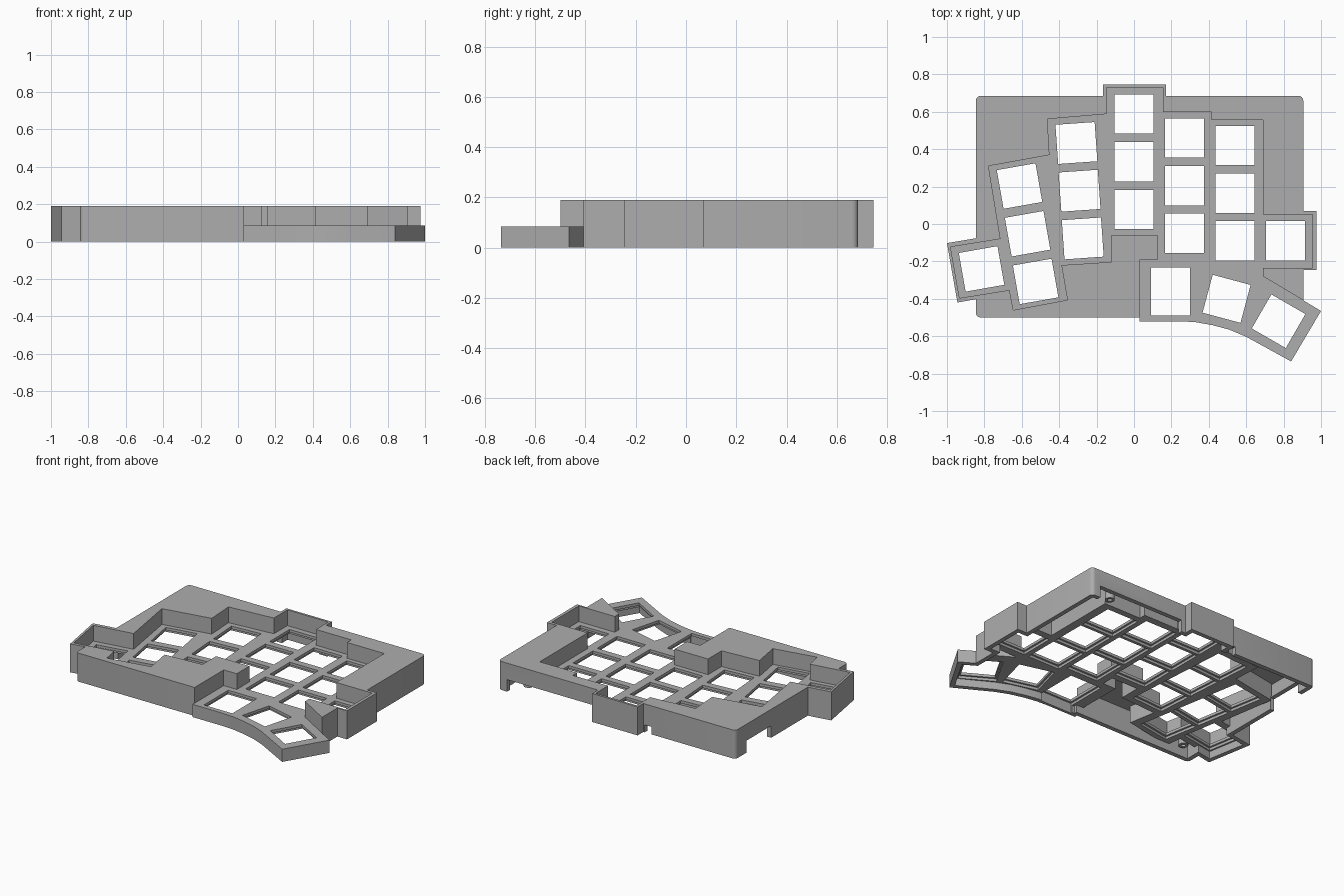
import bpy, bmesh, math
from mathutils import Matrix, Vector

cube = bpy.data.objects.get("Cube")
if cube:
    bpy.data.objects.remove(cube)

TOP, PLATE = 0.19, 0.085      # rim height, key plate height

grey = bpy.data.materials.new("case grey")
grey.use_nodes = True
grey.diffuse_color = (0.42, 0.42, 0.42, 1)
grey.node_tree.nodes["Principled BSDF"].inputs["Base Color"].default_value = grey.diffuse_color


def finish(name, bm):
    bmesh.ops.recalc_face_normals(bm, faces=bm.faces)
    mesh = bpy.data.meshes.new(name)
    bm.to_mesh(mesh)
    bm.free()
    mesh.materials.append(grey)
    obj = bpy.data.objects.new(name, mesh)
    bpy.context.collection.objects.link(obj)
    return obj


def prism(name, pts, z0, z1, rounded=()):
    """Extrude an outline; corners listed in rounded get a small radius."""
    bm = bmesh.new()
    face = bm.faces.new([bm.verts.new((x, y, z0)) for x, y in pts])
    corners = [v for v, p in zip(list(face.verts), pts) if p in rounded]
    if corners:
        bmesh.ops.bevel(bm, geom=corners, offset=0.025, segments=4,
                        profile=0.5, affect='VERTICES')
    res = bmesh.ops.extrude_face_region(bm, geom=list(bm.faces))
    top = [g for g in res["geom"] if isinstance(g, bmesh.types.BMVert)]
    bmesh.ops.translate(bm, verts=top, vec=(0, 0, z1 - z0))
    return finish(name, bm)


def box(name, cx, cy, w, d, z0, z1, angle=0):
    rot = Matrix.Rotation(math.radians(angle), 2)
    pts = [rot @ Vector((sx * w / 2, sy * d / 2))
           for sx, sy in ((-1, -1), (1, -1), (1, 1), (-1, 1))]
    return prism(name, [(cx + p.x, cy + p.y) for p in pts], z0, z1)


def cylinder(name, x, y, r, z0, z1):
    pts = [(x + r * math.cos(i * math.tau / 20), y + r * math.sin(i * math.tau / 20))
           for i in range(20)]
    return prism(name, pts, z0, z1)


def inset(pts, d):
    """Mitred offset of a counter-clockwise outline, positive is inward."""
    out = []
    for i, p in enumerate(pts):
        p, a, b = Vector(p), Vector(pts[i - 1]), Vector(pts[(i + 1) % len(pts)])
        e, f = (p - a).normalized(), (b - p).normalized()
        n, m = Vector((-e.y, e.x)), Vector((-f.y, f.x))
        q = p + (n + m) * d / (1 + n.dot(m))
        out.append((q.x, q.y))
    return out


def boolean(target, tool, operation='DIFFERENCE'):
    tool.hide_render = True
    mod = target.modifiers.new(operation, 'BOOLEAN')
    mod.operation, mod.object, mod.solver = operation, tool, 'EXACT'
    bpy.context.view_layer.objects.active = target
    bpy.ops.object.modifier_apply(modifier=mod.name)
    bpy.data.objects.remove(tool)


# Outline of the whole case, counter-clockwise from the front corner
corners = [(-.845, -.5), (.905, .685), (-.845, .685)]
footprint = [
    corners[0], (.03, -.5), (.03, -.52), (.25, -.52), (.33, -.525), (.42, -.541),
    (.51, -.565), (.6, -.603), (.84, -.735), (1, -.465), (.905, -.408),
    (.905, -.246), (.976, -.246), (.976, .07), (.905, .07), corners[1],
    (.17, .685), (.17, .745), (-.165, .745), (-.165, .685), corners[2],
    (-.845, -.076), (-1, -.102), (-.944, -.42), (-.845, -.402)]

# Stepped outline of the sunken key well, open over the thumb keys
well = [
    (-.147, .73), (-.147, .588), (-.463, .561), (-.452, .369), (-.778, .31),
    (-.714, -.08), (-.981, -.123), (-.933, -.396), (-.666, -.353), (-.645, -.46),
    (-.356, -.406), (-.388, -.22), (-.12, -.203), (-.12, -.06), (.126, -.06),
    (.126, -.193), (.03, -.193), (.03, -.9), (1.2, -.9), (1.2, -.4), (.907, -.409),
    (.69, -.28), (.69, -.235), (.955, -.235), (.955, .05), (.69, .05),
    (.69, .555), (.415, .555), (.415, .6), (.155, .6), (.155, .73)]

# Shell with the well sunk into it
case = prism("keyboard_case", footprint, 0, TOP, corners)
boolean(case, prism("well_cutter", well, PLATE, TOP + .1))

# Hollow underside: low below the plate, high below the rim
inner = inset(footprint, .03)
boolean(case, prism("low_cavity", inner, -.1, .05))
high = prism("high_cavity", inner, .03, TOP - .025)
boolean(high, prism("well_wall", inset(well, -.025), 0, TOP + .1))
boolean(case, high)

# Key openings: column x, y of the top key, step per key, count, angle
columns = [
    (0, .588, 0, 3, 0), (.27, .46, 0, 3, 0), (.54, .42, 0, 3, 0),
    (.81, -.09, 0, 1, 0), (-.308, .433, .017, 3, 4), (-.612, .203, .043, 3, 10),
    (-.815, -.24, 0, 1, 10), (.495, -.4, 0, 1, -15), (.773, -.52, 0, 1, -30)]
keys = [(x + i * dx, y - i * .255, .21, a)
        for x, y, dx, n, a in columns for i in range(n)]
keys.append((.195, -.36, .257, 0))
for x, y, depth, angle in keys:
    boolean(case, box("key_hole", x, y, .21, depth, -.1, TOP - .04, angle))
    boolean(case, box("key_ledge", x, y, .235, depth + .025, -.1, .067, angle))

# Connector openings in the back and side walls
boolean(case, box("back_opening", .52, .69, .64, .08, -.1, .08))
boolean(case, box("back_slot", -.2, .69, .05, .08, -.1, .05))
boolean(case, box("side_opening", -.845, .44, .08, .26, -.1, .08))

# Screw posts under the rim
for x, y in ((.72, .63), (-.4, .62), (.85, -.3), (-.75, -.43)):
    boolean(case, cylinder("screw_post", x, y, .03, .05, TOP - .01), 'UNION')
    boolean(case, cylinder("screw_hole", x, y, .014, 0, .13))

# Smooth the rounded corners, keep every other edge crisp
bpy.ops.object.select_all(action='DESELECT')
case.select_set(True)
bpy.context.view_layer.objects.active = case
bpy.ops.object.shade_smooth_by_angle(angle=math.radians(25))
